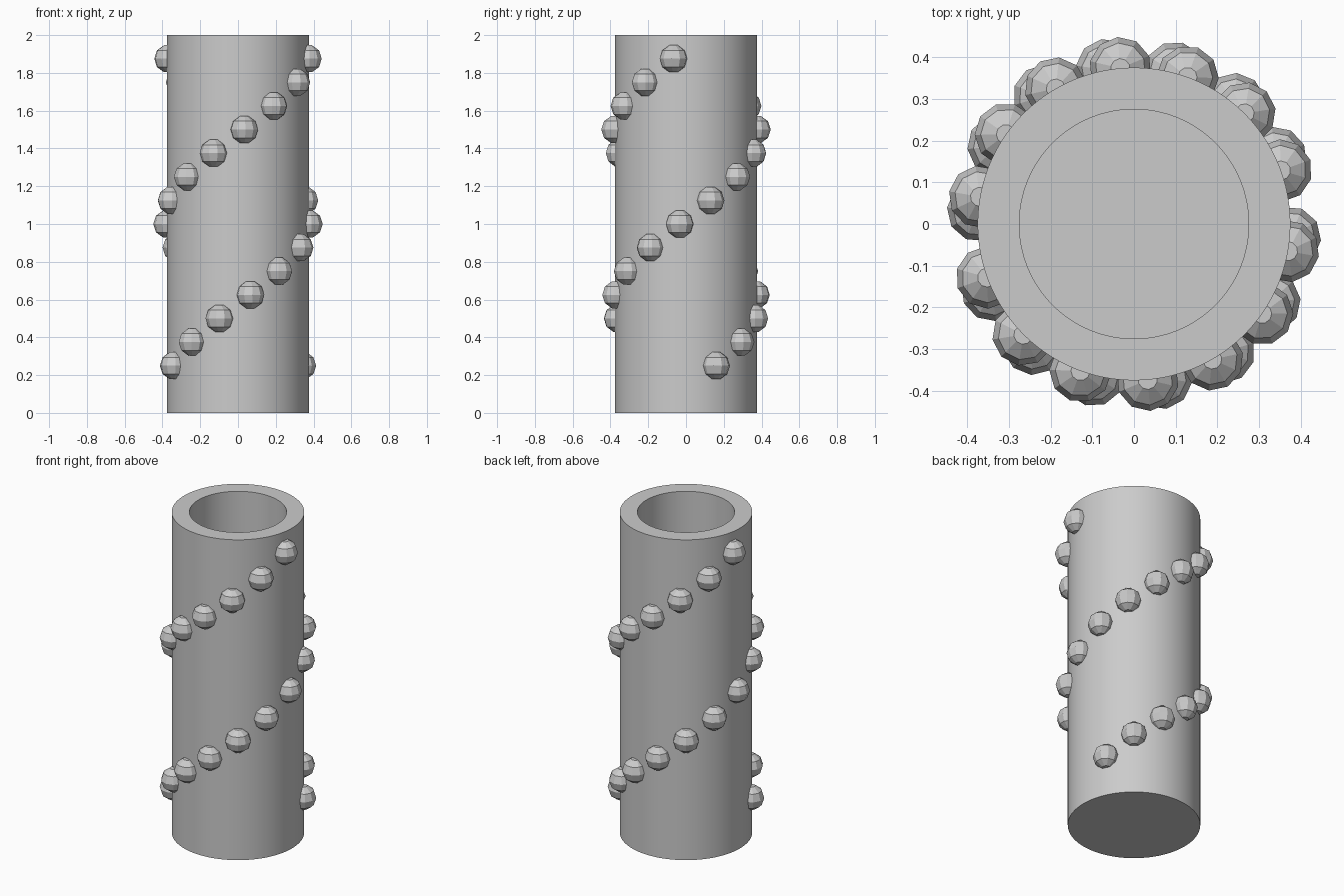
import bpy
import bmesh
from math import sin, cos, pi, radians
from mathutils import Matrix

cube = bpy.data.objects.get("Cube")
if cube:
    bpy.data.objects.remove(cube)

HEIGHT = 2.0
OUTER = 0.375
INNER = 0.275
FLOOR = 0.1
BEAD = 0.075
BEADS = 14
TWIST = 25

grey = bpy.data.materials.new("plain_grey")
grey.use_nodes = True
colour = (0.6, 0.6, 0.6, 1)
grey.diffuse_color = colour
grey.node_tree.nodes["Principled BSDF"].inputs["Base Color"].default_value = colour


def lathe(bm, profile, sides, matrix=Matrix()):
    """Revolve (radius, z) points about z and close both ends with flat caps."""
    rings = []
    for r, z in profile:
        angles = [2 * pi * k / sides for k in range(sides)]
        rings.append([bm.verts.new(matrix @ Matrix.Rotation(a, 4, 'Z').to_3x3().to_4x4()
                                   @ Matrix.Translation((r, 0, z)).to_translation())
                      for a in angles])
    for low, high in zip(rings, rings[1:]):
        for k in range(sides):
            n = (k + 1) % sides
            bm.faces.new((low[k], low[n], high[n], high[k]))
    bm.faces.new(rings[0][::-1])
    bm.faces.new(rings[-1])


def make_object(name, bm):
    bmesh.ops.recalc_face_normals(bm, faces=bm.faces)
    mesh = bpy.data.meshes.new(name)
    bm.to_mesh(mesh)
    bm.free()
    mesh.materials.append(grey)
    obj = bpy.data.objects.new(name, mesh)
    bpy.context.collection.objects.link(obj)
    return obj


# Hollow cup with a closed bottom
bm = bmesh.new()
lathe(bm, [(OUTER, 0), (OUTER, HEIGHT), (INNER, HEIGHT), (INNER, FLOOR)], 128)
cup = make_object("cup", bm)
bpy.ops.object.select_all(action='DESELECT')
cup.select_set(True)
bpy.context.view_layer.objects.active = cup
bpy.ops.object.shade_smooth_by_angle(angle=radians(30))

# Faceted beads: flat-capped balls climbing in two opposite spirals
tilts = [radians(18 + 36 * k) for k in range(5)]
bead_profile = [(BEAD * sin(t), -BEAD * cos(t)) for t in tilts]
for name, start in (("bead_spiral_a", -155), ("bead_spiral_b", 25)):
    bm = bmesh.new()
    for i in range(BEADS):
        turn = Matrix.Rotation(radians(start + TWIST * i), 4, 'Z')
        place = turn @ Matrix.Translation((OUTER, 0, 0.25 + 0.125 * i))
        lathe(bm, bead_profile, 10, place)
    make_object(name, bm)
